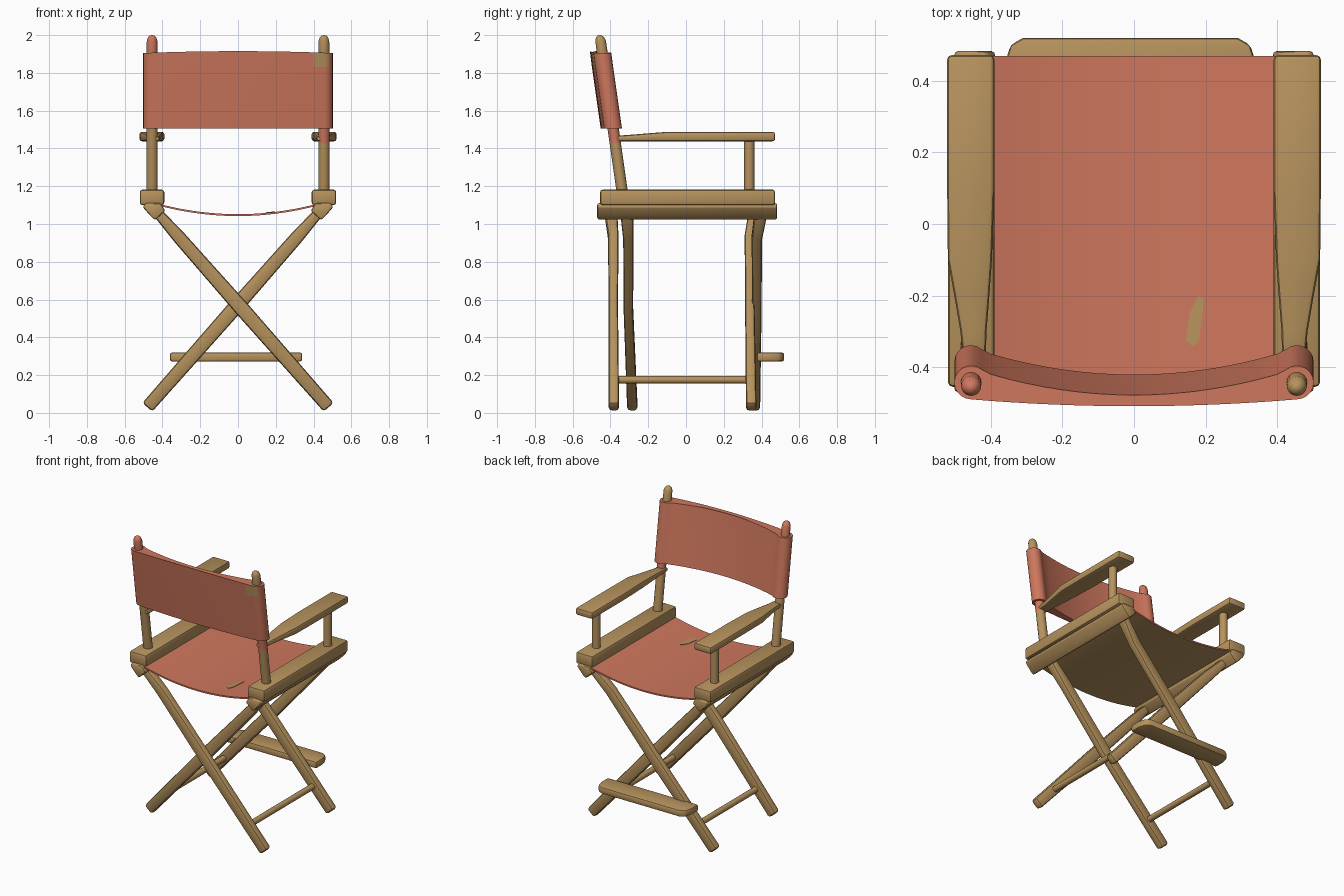
import bpy, bmesh, math
from mathutils import Vector

if "Cube" in bpy.data.objects:
    bpy.data.objects.remove(bpy.data.objects["Cube"])


def material(name, rgb):
    m = bpy.data.materials.new(name)
    m.diffuse_color = (*rgb, 1)
    m.use_nodes = True
    m.node_tree.nodes["Principled BSDF"].inputs["Base Color"].default_value = m.diffuse_color
    return m


WOOD = material("tan wood", (0.47, 0.29, 0.11))
CLOTH = material("coral canvas", (0.62, 0.185, 0.11))


def loft(name, rings, bevel=0.0, segments=2, mats=(WOOD, CLOTH), rule=None):
    """Skin a list of equal-length rings, cap both ends, bevel sharp edges."""
    bm = bmesh.new()
    vs = [[bm.verts.new(p) for p in r] for r in rings]
    n = len(rings[0])
    for a, b in zip(vs, vs[1:]):
        for i in range(n):
            j = (i + 1) % n
            bm.faces.new((a[i], a[j], b[j], b[i]))
    bm.faces.new(vs[0][::-1])
    bm.faces.new(vs[-1])
    bmesh.ops.recalc_face_normals(bm, faces=bm.faces)
    if bevel:
        edges = [e for e in bm.edges if e.calc_face_angle(0) > math.radians(40)]
        bmesh.ops.bevel(bm, geom=edges, offset=bevel, segments=segments,
                        profile=0.5, affect='EDGES', clamp_overlap=True)
    bm.normal_update()
    if rule:
        for f in bm.faces:
            f.material_index = rule(f.calc_center_median(), f.normal)
    me = bpy.data.meshes.new(name)
    bm.to_mesh(me)
    bm.free()
    for m in mats:
        me.materials.append(m)
    ob = bpy.data.objects.new(name, me)
    bpy.context.collection.objects.link(ob)
    bpy.ops.object.select_all(action='DESELECT')
    ob.select_set(True)
    bpy.context.view_layer.objects.active = ob
    bpy.ops.object.shade_smooth_by_angle(angle=math.radians(40))
    return ob


def prism(name, outline, z0, z1, bevel=0.0, **kw):
    """Extrude a plan outline upward."""
    return loft(name, [[(x, y, z) for x, y in outline] for z in (z0, z1)], bevel, **kw)


def rod(name, stations, rule=None, n=16):
    """Round bar through (x, y, z, radius) stations; rings lie across its main axis."""
    d = Vector(stations[-1][:3]) - Vector(stations[0][:3])
    u, v = ((Vector((1, 0, 0)), Vector((0, 1, 0))) if abs(d.z) > abs(d.y)
            else (Vector((1, 0, 0)), Vector((0, 0, 1))))
    rings = []
    for x, y, z, r in stations:
        rings.append([Vector((x, y, z)) + r * (math.cos(t) * u + math.sin(t) * v)
                      for t in (2 * math.pi * i / n for i in range(n))])
    return loft(name, rings, rule=rule)


def leg(name, s, y_top, y_mid, y_low):
    """Crossed leg with its foot on side s (+1 or -1)."""
    u = Vector((0.75 * s, 0, 0.66))
    v = Vector((0, 1, 0))
    rings = []
    for z, y, w, t in ((1.08, y_top, 0.05, 0.07), (0.93, y_mid, 0.07, 0.055),
                       (0.55, y_mid, 0.08, 0.05), (0.03, y_low, 0.07, 0.055)):
        c = Vector((s * (0.48 - (z - 0.03) * 0.88), y, z))
        rings.append([c + u * w / 2 * a + v * t / 2 * b
                      for a, b in ((-1, -1), (1, -1), (1, 1), (-1, 1))])
    loft(name, rings, 0.016)


def back_y(z):
    """Centre line of the leaning back posts."""
    return -0.385 - (z - 1.5) * 0.143


# crossed legs and low side rungs
leg("front_leg_outer", 1, -0.40, -0.385, -0.382)
leg("front_leg_inner", -1, -0.315, -0.305, -0.284)
leg("rear_leg_inner", 1, 0.37, 0.338, 0.345)
leg("rear_leg_outer", -1, 0.40, 0.375, 0.365)
rod("right_rung", [(0.35, -0.38, 0.175, 0.02), (0.35, 0.34, 0.175, 0.02)])
rod("left_rung", [(-0.35, -0.28, 0.175, 0.02), (-0.35, 0.36, 0.175, 0.02)])

# foot board
prism("foot_board", [(-0.36, 0.375), (0.34, 0.375), (0.34, 0.45), (0.325, 0.5), (0.29, 0.52),
                     (-0.31, 0.52), (-0.345, 0.5), (-0.36, 0.45)], 0.272, 0.32, 0.012)

for s, side in ((-1, "left"), (1, "right")):
    # upper seat rail and tilted lower bar
    prism(side + "_seat_rail", [(s * x, y) for x, y in
          ((0.39, -0.455), (0.52, -0.455), (0.52, 0.472), (0.39, 0.472))], 1.1, 1.182, 0.014)
    section = [(0.385, 1.07), (0.44, 1.02), (0.47, 1.05), (0.505, 1.09), (0.49, 1.11), (0.41, 1.11)]
    loft(side + "_lower_bar", [[(s * x, y, z) for x, z in section] for y in (-0.47, 0.483)], 0.01)

    # tapered arm rest, thinner towards the back
    plan = ((-0.40, 0.415, 0.475, 1.465), (-0.30, 0.412, 0.485, 1.472), (-0.2, 0.404, 0.502, 1.48),
            (-0.1, 0.397, 0.52, 1.488), (0.1, 0.39, 0.522, 1.488), (0.472, 0.39, 0.522, 1.488))
    loft(side + "_arm_rest", [[(s * a, y, 1.438), (s * b, y, 1.438), (s * b, y, z), (s * a, y, z)]
                              for y, a, b, z in plan], 0.013)
    rod(side + "_arm_post", [(s * 0.455, 0.335, 1.16, 0.027), (s * 0.455, 0.335, 1.45, 0.027)])

    # back post with rounded tip; small stretches carry the cloth colour
    def stain(c, n, s=s):
        return int(c.z > 1.91) if s < 0 else int(1.43 < c.z < 1.52)
    rod(side + "_back_post", [(s * 0.455, back_y(z), z, r) for z, r in
        ((1.15, 0.03), (1.43, 0.03), (1.52, 0.03), (1.91, 0.029), (1.97, 0.028),
         (1.988, 0.022), (1.997, 0.012), (2.0, 0.004))], rule=stain)

# back cloth: sagging sheet wrapped around both posts
R, PX = 0.047, 0.455
outline = []
for i in range(17):
    x = -0.40 + 0.05 * i
    outline.append((x, -0.035 + 0.058 * (x / 0.4) ** 2))
for i in range(13):
    t = math.radians(130 - 220 * i / 12)
    outline.append((PX + R * math.cos(t), R * math.sin(t)))
for i in range(1, 16):
    x = 0.455 - 0.91 * i / 16
    outline.append((x, -0.066 + 0.019 * (x / PX) ** 2))
for i in range(13):
    t = math.radians(270 - 220 * i / 12)
    outline.append((-PX + R * math.cos(t), R * math.sin(t)))


def cloth_rule(c, n):
    bare = 0.42 < c.x < 0.487 and c.z > 1.84 and n.y < 0.1
    return 0 if bare else 1


loft("back_cloth", [[(x, y + back_y(z), z + (0.01 * (1 - (x / 0.5) ** 2) if z > 1.9 else 0))
                     for x, y in outline] for z in (1.505, 1.83, 1.905)], rule=cloth_rule)


# sagging seat cloth, bare wood colour underneath
def seat_z(x):
    return 1.052 + 0.055 * (x / 0.42) ** 2


xs = [-0.42 + 0.84 * i / 24 for i in range(25)]
seat_section = [(x, seat_z(x)) for x in xs] + [(x, seat_z(x) - 0.01) for x in reversed(xs)]
loft("seat", [[(x, y, z) for x, z in seat_section] for y in (-0.455, 0.47)],
     rule=lambda c, n: int(n.z > -0.1))

# small bare patch on the seat
patch = [(0.145, -0.325), (0.165, -0.345), (0.183, -0.32), (0.195, -0.21), (0.18, -0.2), (0.155, -0.25)]
loft("seat_patch", [[(x, y, seat_z(x) + h) for x, y in patch] for h in (-0.002, 0.003)])
